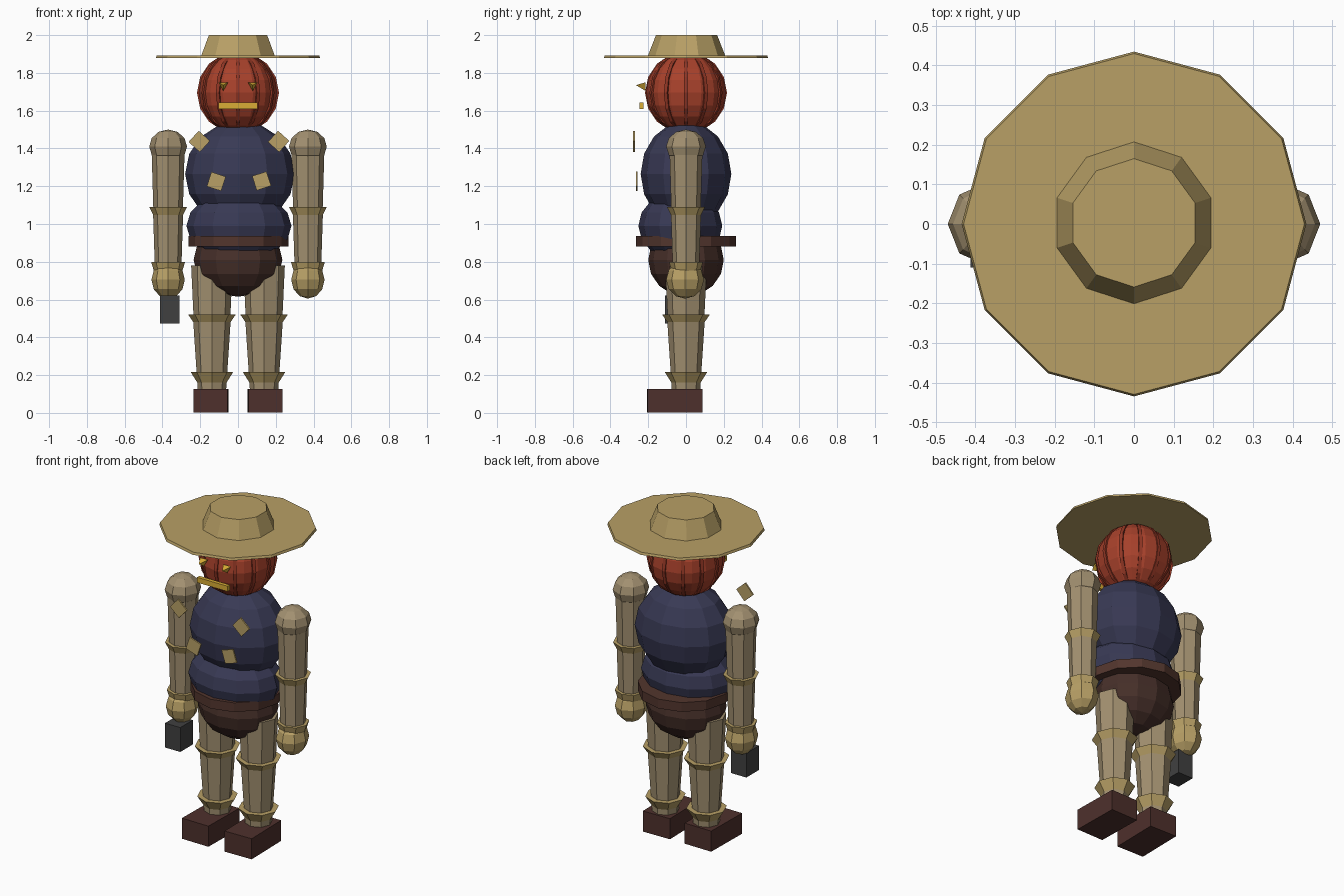
import bpy
import bmesh
from math import radians, pi
from mathutils import Matrix, Vector

cube = bpy.data.objects.get("Cube")
if cube:
    bpy.data.objects.remove(cube, do_unlink=True)


def make_material(name, rgb):
    """Flat material from 0-255 display values, stored as linear."""
    lin = [((c / 255 + 0.055) / 1.055) ** 2.4 for c in rgb] + [1.0]
    mat = bpy.data.materials.new(name)
    mat.use_nodes = True
    mat.diffuse_color = lin
    mat.node_tree.nodes["Principled BSDF"].inputs["Base Color"].default_value = lin
    return mat


straw = make_material("straw", (184, 160, 102))
burlap = make_material("burlap", (162, 144, 112))
navy = make_material("navy_cloth", (56, 57, 84))
red = make_material("pumpkin_red", (168, 65, 43))
dark_red = make_material("rib_red", (146, 54, 36))
belt_brown = make_material("belt_brown", (82, 53, 45))
hip_brown = make_material("trouser_brown", (70, 47, 41))
boot_brown = make_material("boot_brown", (78, 48, 44))
yellow = make_material("glow_yellow", (218, 174, 54))
grey = make_material("dark_grey", (64, 64, 64))


def finish(name, bm, mat, loc, rot=(0, 0, 0)):
    mesh = bpy.data.meshes.new(name)
    bm.to_mesh(mesh)
    bm.free()
    mesh.materials.append(mat)
    obj = bpy.data.objects.new(name, mesh)
    obj.location = loc
    obj.rotation_euler = [radians(a) for a in rot]
    bpy.context.collection.objects.link(obj)
    return obj


def ball(name, mat, loc, radii, segs=12, rings=8):
    bm = bmesh.new()
    bmesh.ops.create_uvsphere(bm, u_segments=segs, v_segments=rings, radius=1)
    bmesh.ops.scale(bm, vec=Vector(radii), verts=bm.verts)
    return finish(name, bm, mat, loc)


def cone(name, mat, x, y, z0, z1, r0, r1, sides=8):
    """Upright frustum from z0 (radius r0) to z1 (radius r1)."""
    bm = bmesh.new()
    bmesh.ops.create_cone(bm, cap_ends=True, segments=sides,
                          radius1=r0, radius2=r1, depth=z1 - z0)
    return finish(name, bm, mat, (x, y, (z0 + z1) / 2))


def box(name, mat, loc, size, rot=(0, 0, 0)):
    bm = bmesh.new()
    bmesh.ops.create_cube(bm, size=1)
    bmesh.ops.scale(bm, vec=Vector(size), verts=bm.verts)
    return finish(name, bm, mat, loc, rot)


# Hat
cone("hat_brim", straw, 0, 0, 1.878, 1.892, 0.435, 0.43, 12)
cone("hat_crown", straw, 0, 0.003, 1.89, 2.0, 0.205, 0.162, 10)

# Pumpkin head with raised ribs
ball("head", red, (0, 0, 1.695), (0.208, 0.212, 0.215), 16, 10)
for i in range(6):
    bm = bmesh.new()
    bmesh.ops.create_cone(bm, cap_ends=True, segments=16, radius1=0.217,
                          radius2=0.217, depth=0.02,
                          matrix=Matrix.Rotation(pi / 2, 4, "Y"))
    finish(f"head_rib_{i + 1}", bm, dark_red, (0, 0, 1.695), (0, 0, 30 * i))

# Face: pointed eyes and a bar mouth
for side, x in (("left", 0.078), ("right", -0.078)):
    bm = bmesh.new()
    bmesh.ops.create_cone(bm, cap_ends=True, segments=3, radius1=0.03,
                          radius2=0, depth=0.05,
                          matrix=Matrix.Rotation(pi / 2, 4, "X"))
    finish(side + "_eye", bm, yellow, (x, -0.24, 1.735), (0, 180, 0))
box("mouth", yellow, (0, -0.235, 1.626), (0.205, 0.022, 0.032))

# Body
ball("chest", navy, (0.01, 0, 1.265), (0.29, 0.24, 0.28))
ball("belly", navy, (0.005, -0.03, 0.99), (0.278, 0.222, 0.185))
cone("belt", belt_brown, 0.002, 0, 0.88, 0.936, 0.265, 0.265, 12)
ball("hips", hip_brown, (0, 0, 0.81), (0.235, 0.2, 0.195))

# Loose shirt patches
patches = ((-0.205, -0.275, 1.437, 42), (0.215, -0.275, 1.437, 42),
           (-0.115, -0.26, 1.225, 18), (0.125, -0.26, 1.228, -18))
for i, (x, y, z, turn) in enumerate(patches):
    box(f"patch_{i + 1}", straw, (x, y, z), (0.08, 0.009, 0.08), (0, turn, 0))

# Limbs, one pass per side
for side, s in (("left", 1), ("right", -1)):
    ax, lx = s * 0.37, s * 0.138
    ball(side + "_shoulder", burlap, (ax, 0, 1.41), (0.1, 0.105, 0.09), 8, 6)
    cone(side + "_upper_arm", burlap, ax, 0, 1.07, 1.41, 0.078, 0.088)
    cone(side + "_elbow_straw", straw, ax, 0, 1.045, 1.09, 0.078, 0.1)
    cone(side + "_forearm", burlap, ax, 0, 0.76, 1.07, 0.07, 0.08)
    cone(side + "_wrist_straw", straw, ax, 0, 0.75, 0.8, 0.075, 0.09)
    ball(side + "_hand", straw, (ax, -0.005, 0.705), (0.088, 0.1, 0.1), 8, 6)

    cone(side + "_thigh", burlap, lx, 0, 0.5, 0.78, 0.097, 0.11)
    cone(side + "_knee_straw", straw, lx, 0, 0.475, 0.522, 0.095, 0.127)
    cone(side + "_shin", burlap, lx, 0, 0.12, 0.5, 0.075, 0.1)
    cone(side + "_ankle_straw", straw, lx, 0, 0.125, 0.217, 0.055, 0.113)
    box(side + "_boot", boot_brown, (s * 0.142, -0.06, 0.065),
        (0.18, 0.29, 0.125), (0, 0, s))

# Tool grip held under the right hand
box("held_block", grey, (-0.362, -0.05, 0.547), (0.102, 0.12, 0.148))
